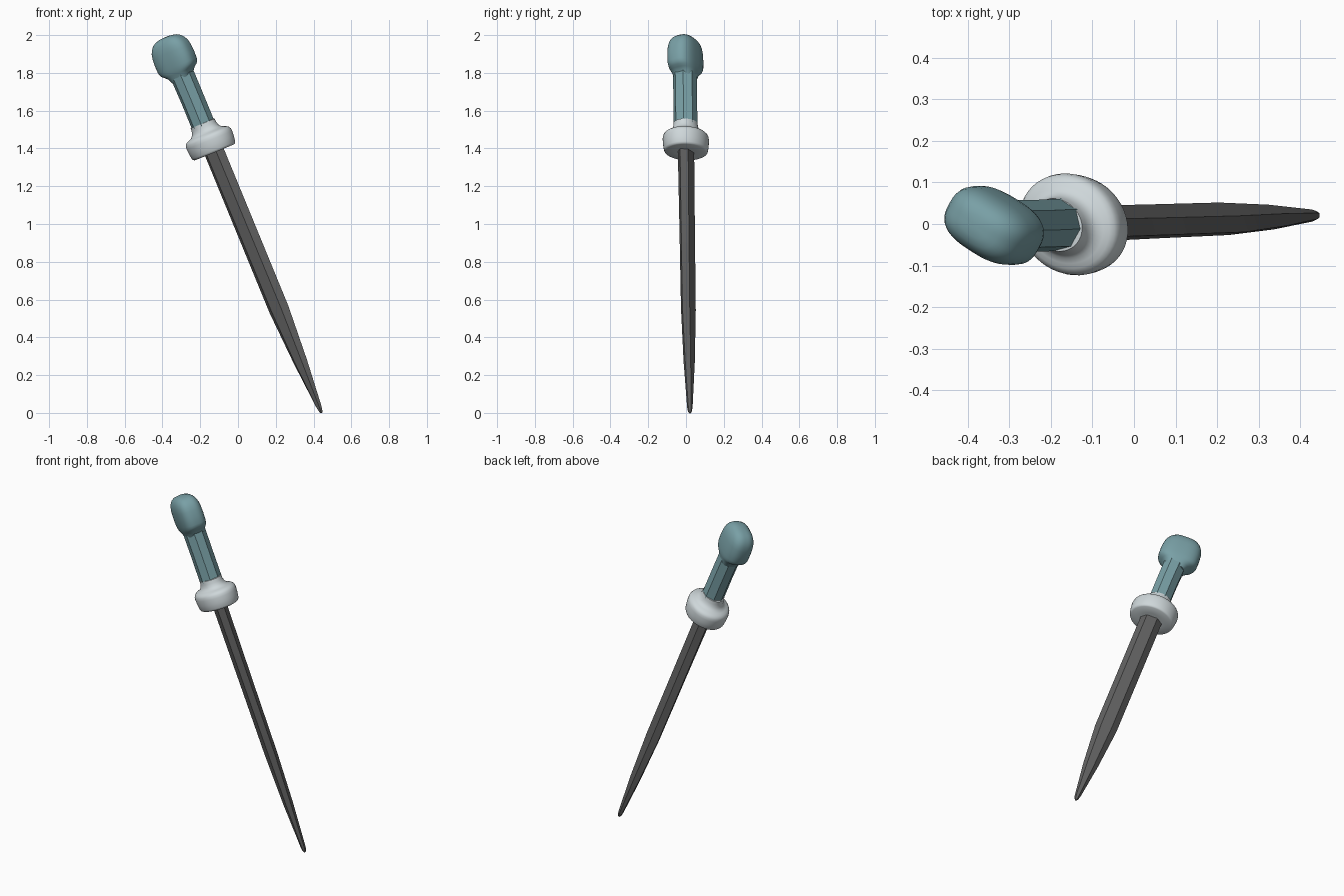
import bpy, bmesh, math
from mathutils import Vector, Matrix

if "Cube" in bpy.data.objects:
    bpy.data.objects.remove(bpy.data.objects["Cube"])

# Dagger frame: A runs from blade tip to pommel, U is the broad direction, V the thin one
origin = Vector((-0.125, 0.0, 1.38))
A = Vector((-0.38, -0.014, 0.925)).normalized()
P = Vector((0, 1, 0)).cross(A).normalized()
Q = A.cross(P)
t = math.radians(31)
U = P * math.cos(t) - Q * math.sin(t)
V = P * math.sin(t) + Q * math.cos(t)
frame = Matrix((U, V, A)).transposed().to_4x4()
frame.translation = origin


def material(name, rgb):
    m = bpy.data.materials.new(name)
    m.diffuse_color = (*rgb, 1)
    m.use_nodes = True
    m.node_tree.nodes["Principled BSDF"].inputs["Base Color"].default_value = m.diffuse_color
    return m


def superellipse(n, power, turn=0.0):
    pts = []
    for i in range(n):
        a = 2 * math.pi * i / n + turn
        c, s = math.cos(a), math.sin(a)
        r = (abs(c) ** power + abs(s) ** power) ** (-1 / power)
        pts.append((c * r, s * r))
    return pts


def loft(name, section, rings, mat, angle):
    """rings: (height, half width U, half thickness V, offset U)"""
    bm = bmesh.new()
    loops = [[bm.verts.new((x * w + off, y * d, h)) for x, y in section]
             for h, w, d, off in rings]
    n = len(section)
    for lo, hi in zip(loops, loops[1:]):
        for i in range(n):
            j = (i + 1) % n
            bm.faces.new((lo[i], lo[j], hi[j], hi[i]))
    bm.faces.new(loops[0][::-1])
    bm.faces.new(loops[-1])
    bmesh.ops.recalc_face_normals(bm, faces=bm.faces[:])
    me = bpy.data.meshes.new(name)
    bm.to_mesh(me)
    bm.free()
    me.materials.append(mat)
    for p in me.polygons:
        p.use_smooth = True
    me.set_sharp_from_angle(angle=math.radians(angle))
    ob = bpy.data.objects.new(name, me)
    ob.matrix_world = frame
    bpy.context.collection.objects.link(ob)
    return ob


teal = material("teal", (0.19, 0.35, 0.38))
pale = material("pale_metal", (0.62, 0.68, 0.70))
dark = material("dark_metal", (0.12, 0.12, 0.12))

# Blade: flattened hexagonal section, straight to the shoulder, then tapering
hexagon = [(1, 0), (0.5, 1), (-0.5, 1), (-1, 0), (-0.5, -1), (0.5, -1)]
loft("blade", hexagon, [
    (-1.493, 0.004, 0.004, 0), (-1.484, 0.010, 0.009, 0),
    (-1.46, 0.016, 0.012, 0), (-1.2, 0.042, 0.022, 0),
    (-0.90, 0.062, 0.027, 0), (-0.45, 0.062, 0.029, 0),
    (0.03, 0.062, 0.032, 0)], dark, 25)

# Guard: rounded oval disc flaring up into a collar
loft("guard", superellipse(48, 2.0), [
    (h, r * 1.06, r * 0.93, 0) for h, r in (
        (0.0, 0.06), (0.0, 0.110), (0.004, 0.117), (0.012, 0.121),
        (0.04, 0.125), (0.07, 0.127), (0.085, 0.125), (0.095, 0.120),
        (0.103, 0.110), (0.108, 0.097), (0.115, 0.083), (0.128, 0.073),
        (0.145, 0.068), (0.165, 0.066), (0.167, 0.05))], pale, 40)

# Grip: faceted handle
loft("grip", superellipse(8, 2.0, math.pi / 8), [
    (0.12, 0.064, 0.064, 0), (0.30, 0.064, 0.063, 0),
    (0.50, 0.066, 0.064, -0.003)], teal, 25)

# Pommel: broad rounded block
loft("pommel", superellipse(48, 2.8), [
    (h, w, d, -0.008) for h, w, d in (
        (0.42, 0.055, 0.054), (0.448, 0.070, 0.061), (0.462, 0.085, 0.066),
        (0.472, 0.100, 0.069), (0.485, 0.109, 0.071), (0.50, 0.113, 0.073),
        (0.54, 0.114, 0.074), (0.58, 0.111, 0.073), (0.605, 0.105, 0.070),
        (0.625, 0.095, 0.064), (0.642, 0.080, 0.055), (0.654, 0.060, 0.042),
        (0.660, 0.035, 0.025), (0.662, 0.01, 0.008))], teal, 50)
